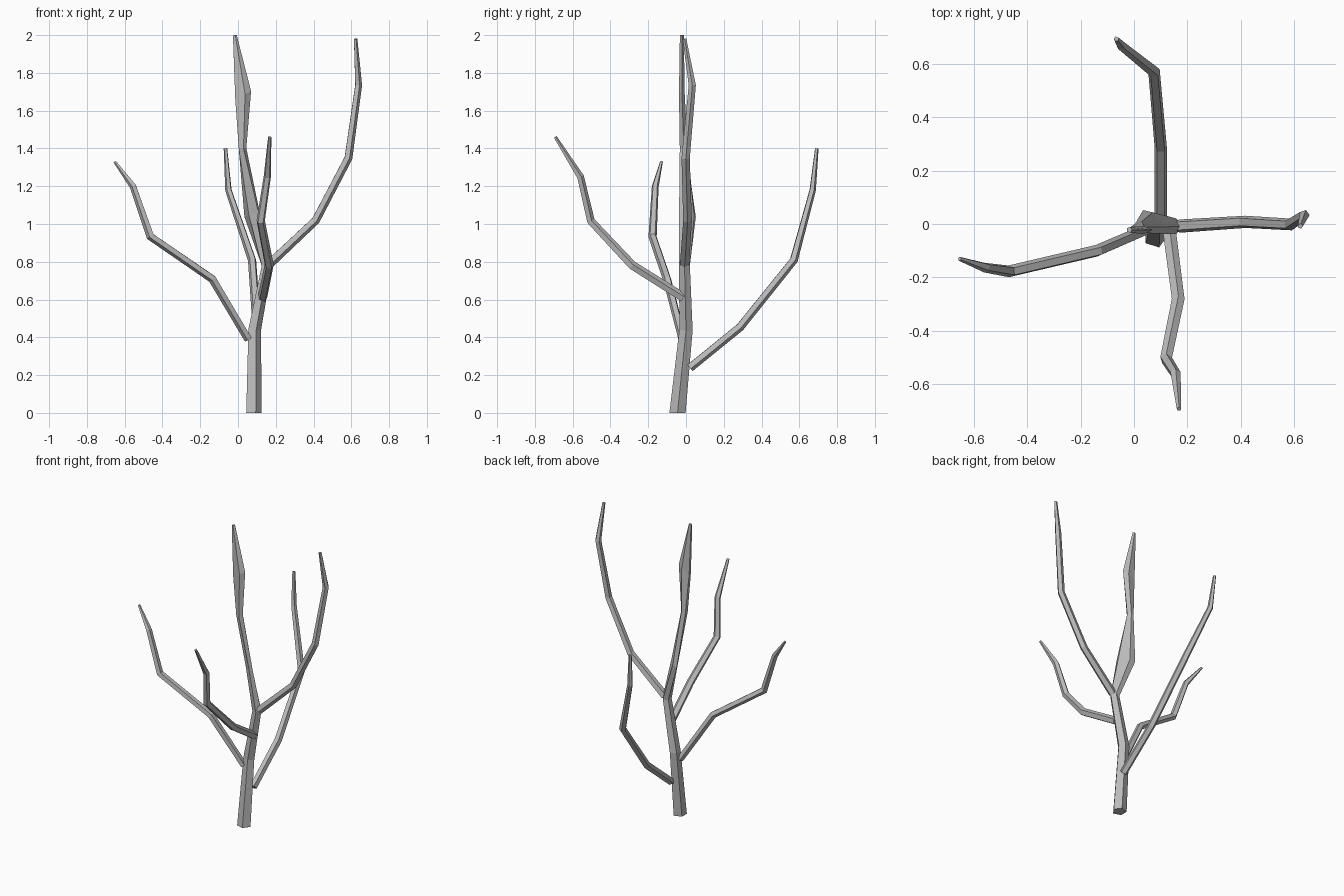
import bpy, math
from mathutils import Vector, Matrix

if "Cube" in bpy.data.objects:
    bpy.data.objects.remove(bpy.data.objects["Cube"])

bark = bpy.data.materials.new("grey_bark")
bark.diffuse_color = (0.5, 0.5, 0.5, 1)
bark.use_nodes = True
bark.node_tree.nodes["Principled BSDF"].inputs["Base Color"].default_value = bark.diffuse_color
SIDES = 5


def limb(name, path, phase=0.0):
    """Five-sided tube; each point is x, y, z, radius and optionally
    a flattened ring: (long half, thin half, long-axis angle in degrees, tilt)."""
    pts = [Vector(p[:3]) for p in path]
    verts, faces = [], []
    for i, p in enumerate(path):
        a, b = pts[max(i - 1, 0)], pts[min(i + 1, len(pts) - 1)]
        d_in = (pts[i] - a).normalized() if i else Vector()
        d_out = (b - pts[i]).normalized() if i < len(pts) - 1 else Vector()
        d = (d_in + d_out).normalized()
        if i == 0:
            u = d.orthogonal().normalized()
            u = Matrix.Rotation(phase, 3, d) @ u
            if name == "trunk":            # base ring lies flat on the ground
                d = Vector((0, 0, 1))
                u = Vector((math.cos(phase), math.sin(phase), 0))
        else:
            u = last.rotation_difference(d) @ u
        u = (u - d * u.dot(d)).normalized()
        v = d.cross(u)
        last = d
        for k in range(SIDES):
            t = 2 * math.pi * k / SIDES
            off = (u * math.cos(t) + v * math.sin(t)) * p[3]
            if len(p) > 4:                 # flattened ring
                long, thin, ang, tilt = p[4]
                ax = Vector((math.cos(math.radians(ang)), math.sin(math.radians(ang)), tilt))
                ay = Vector((-ax.y, ax.x, 0))
                n = off.normalized()
                off = ax * long * n.dot(ax) + ay * thin * n.dot(ay)
            verts.append(pts[i] + off)
    for i in range(len(path) - 1):
        for k in range(SIDES):
            m = (k + 1) % SIDES
            faces.append((i * SIDES + k, i * SIDES + m,
                          (i + 1) * SIDES + m, (i + 1) * SIDES + k))
    faces.append(tuple(reversed(range(SIDES))))
    n = len(verts)
    faces.append(tuple(range(n - SIDES, n)))
    me = bpy.data.meshes.new(name)
    me.from_pydata(verts, [], faces)
    me.materials.append(bark)
    ob = bpy.data.objects.new(name, me)
    bpy.context.collection.objects.link(ob)


# trunk, pinched and widened toward the tip
limb("trunk", [
    (0.08, -0.045, 0.0, 0.045),
    (0.085, 0.0, 0.44, 0.037),
    (0.15, -0.008, 0.78, 0.03),
    (0.077, 0.01, 1.05, 0.03, (0.06, 0.02, -48, 0.2)),
    (0.022, -0.012, 1.40, 0.022),
    (0.023, -0.022, 1.68, 0.02, (0.045, 0.016, 0, 0.5)),
    (-0.018, -0.022, 2.0, 0.011)], phase=math.radians(-72))

# side branches
limb("left_branch", [
    (0.055, -0.018, 0.39, 0.022), (-0.135, -0.1, 0.71, 0.023),
    (-0.463, -0.177, 0.935, 0.023), (-0.555, -0.163, 1.2, 0.019),
    (-0.652, -0.13, 1.33, 0.008)])
limb("right_branch", [
    (0.165, -0.008, 0.79, 0.026), (0.41, 0.008, 1.02, 0.024),
    (0.583, -0.002, 1.35, 0.023), (0.637, 0.033, 1.735, 0.02),
    (0.622, -0.008, 1.98, 0.01)])
limb("back_branch", [
    (0.1, 0.02, 0.24, 0.024), (0.1, 0.285, 0.455, 0.024),
    (0.075, 0.57, 0.81, 0.023), (-0.05, 0.67, 1.18, 0.018),
    (-0.066, 0.692, 1.40, 0.01)])
limb("front_branch", [
    (0.13, -0.015, 0.61, 0.026), (0.165, -0.285, 0.78, 0.025),
    (0.12, -0.505, 1.015, 0.023), (0.155, -0.56, 1.25, 0.02),
    (0.168, -0.692, 1.46, 0.009)])
